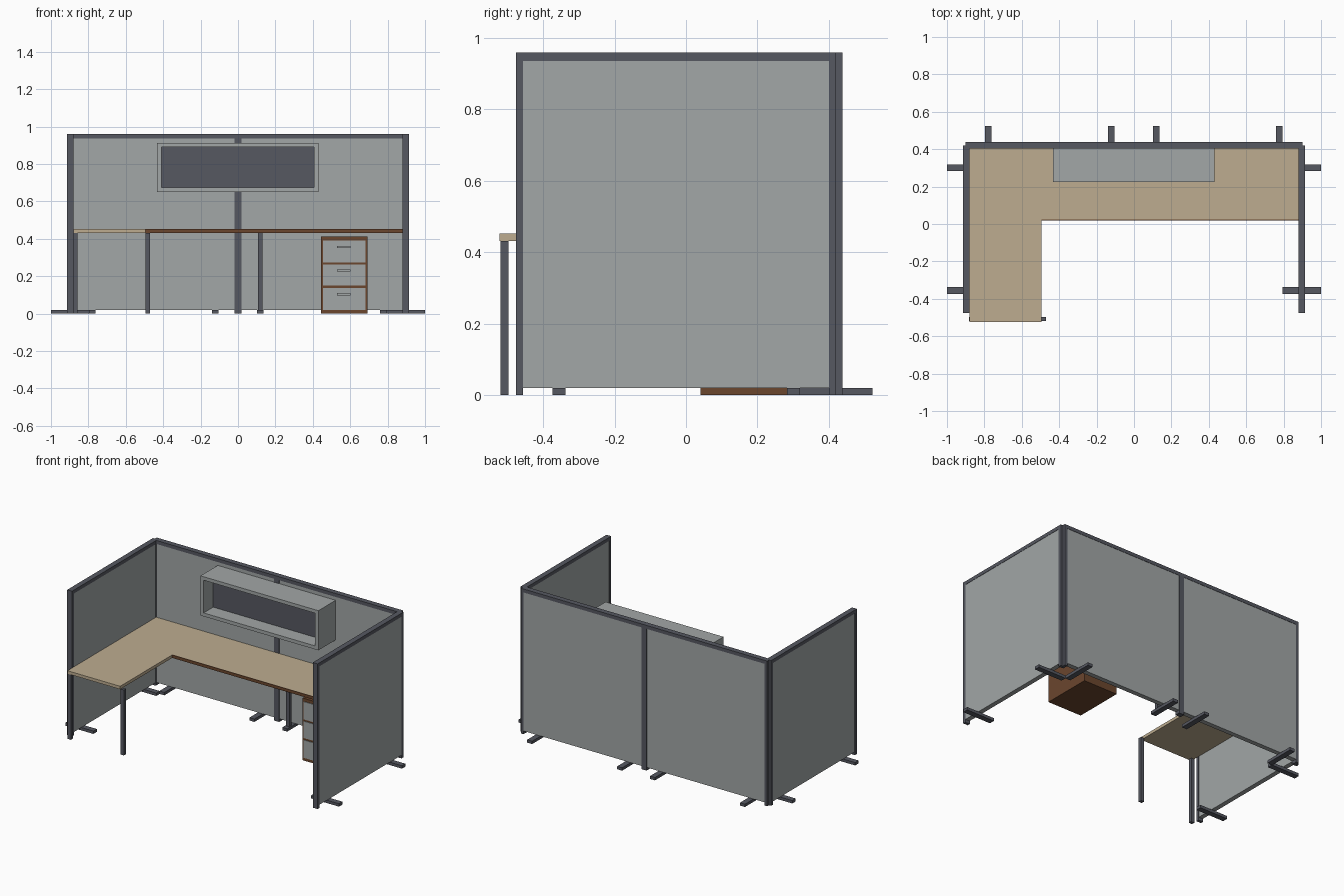
import bpy, bmesh

if "Cube" in bpy.data.objects:
    bpy.data.objects.remove(bpy.data.objects["Cube"])


def mat(name, rgb):
    m = bpy.data.materials.new(name)
    m.diffuse_color = (*rgb, 1)
    m.use_nodes = True
    m.node_tree.nodes["Principled BSDF"].inputs["Base Color"].default_value = m.diffuse_color
    return m


FABRIC = mat("grey_fabric", (0.36, 0.385, 0.385))
METAL = mat("dark_metal", (0.093, 0.098, 0.12))
TOP = mat("tan_laminate", (0.51, 0.415, 0.28))
WOOD = mat("brown_wood", (0.147, 0.061, 0.027))


def box(name, x, y, z, m):
    """Box from (min, max) ranges on each axis."""
    me = bpy.data.meshes.new(name)
    bm = bmesh.new()
    bmesh.ops.create_cube(bm, size=1)
    for v in bm.verts:
        v.co = [r[0] + (c + 0.5) * (r[1] - r[0]) for r, c in zip((x, y, z), v.co)]
    bm.to_mesh(me)
    bm.free()
    me.materials.append(m)
    ob = bpy.data.objects.new(name, me)
    bpy.context.collection.objects.link(ob)
    return ob


H, RAIL, POST, FOOT = 0.959, 0.936, 0.019, 0.019


def partition(name, a, b, c, along_x, feet):
    """Framed screen from a to b, centred on c across its thickness."""
    def part(suffix, r, half, z, m):
        cross = (c - half, c + half)
        xy = (r, cross) if along_x else (cross, r)
        box(name + suffix, *xy, z, m)
    part("_panel", (a + POST, b - POST), 0.0155, (0.02, RAIL), FABRIC)
    part("_post_1", (a, a + POST), 0.0175, (0, RAIL), METAL)
    part("_post_2", (b - POST, b), 0.0175, (0, RAIL), METAL)
    part("_top_rail", (a, b), 0.0175, (RAIL, H), METAL)
    for i, f in enumerate(feet):
        part(f"_foot_{i + 1}", (f - 0.018, f + 0.018), 0.1025, (0, FOOT), METAL)


# Partitions: two at the back, one on each side
partition("back_left_screen", -0.90, 0, 0.4205, True, (-0.779, -0.121))
partition("back_right_screen", 0, 0.90, 0.4205, True, (0.119, 0.776))
partition("left_screen", -0.476, 0.419, -0.8975, False, (-0.356, 0.301))
partition("right_screen", -0.476, 0.419, 0.8975, False, (-0.356, 0.301))

# Worktops
DZ = (0.432, 0.452)
box("main_worktop", (-0.88, 0.88), (0.023, 0.403), DZ, TOP)
box("main_worktop_edge", (-0.495, 0.88), (0.02, 0.023), DZ, WOOD)
box("return_worktop", (-0.88, -0.495), (-0.523, 0.023), DZ, TOP)

# Desk legs
for name, x, y in (("front_left_leg", -0.870, -0.508), ("front_right_leg", -0.483, -0.508),
                   ("rear_leg", 0.119, 0.36)):
    box(name, (x - 0.012, x + 0.012), (y - 0.011, y + 0.011), (0, 0.432), METAL)

# Drawer cabinet with three grey fronts and handles
box("cabinet_case", (0.444, 0.692), (0.04, 0.37), (0, 0.411), WOOD)
for i, (z0, z1, hz) in enumerate(((0.02, 0.138, 0.104), (0.151, 0.262, 0.230), (0.274, 0.391, 0.356))):
    box(f"drawer_front_{i + 1}", (0.455, 0.683), (0.036, 0.042), (z0, z1), FABRIC)
    box(f"drawer_handle_{i + 1}", (0.53, 0.602), (0.027, 0.037), (hz - 0.006, hz + 0.006), FABRIC)

# Overhead shelf: grey open box with a dark back
X0, X1, Z0, Z1, T = -0.432, 0.43, 0.651, 0.913, 0.023
SY = (0.225, 0.405)
box("shelf_bottom", (X0, X1), SY, (Z0, Z0 + T), FABRIC)
box("shelf_top", (X0, X1), SY, (Z1 - T, Z1), FABRIC)
box("shelf_left_side", (X0, X0 + T), SY, (Z0 + T, Z1 - T), FABRIC)
box("shelf_right_side", (X1 - T, X1), SY, (Z0 + T, Z1 - T), FABRIC)
box("shelf_back", (X0 + T, X1 - T), (0.325, 0.403), (Z0 + T, Z1 - T), METAL)
